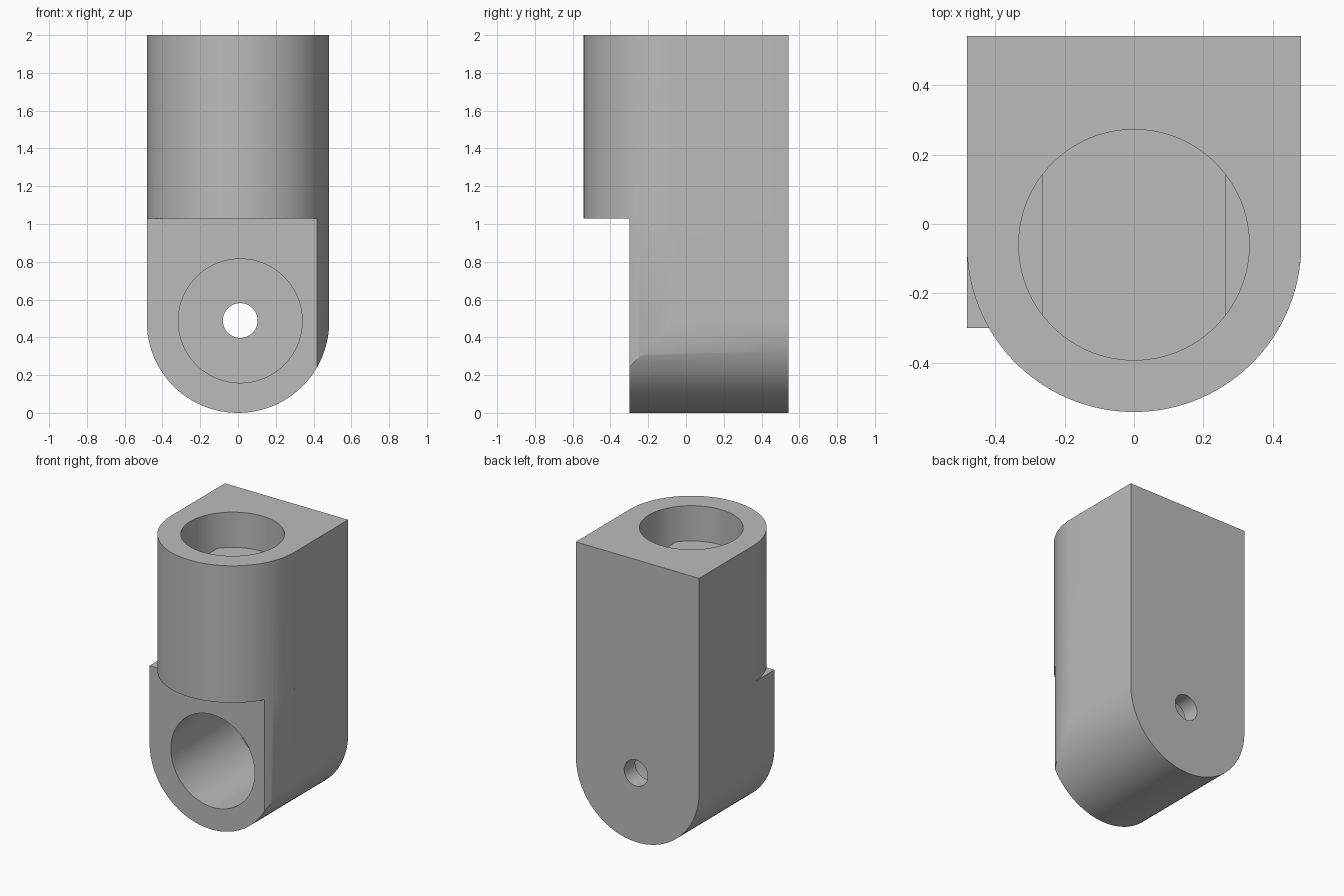
import bpy
import bmesh
from math import sin, cos, pi, acos, radians
from mathutils import Matrix, Vector

default = bpy.data.objects.get("Cube")
if default:
    bpy.data.objects.remove(default, do_unlink=True)

R = 0.483            # outer radius and half width
BACK = 0.543         # back face
ARC_Y = R - BACK     # axis of the upright barrel
FRONT = -0.30        # front face of the lower block
STEP = 1.03          # height of the step
SEG = 96

grey = bpy.data.materials.new("plain grey")
grey.use_nodes = True
colour = (0.5, 0.5, 0.5, 1)
grey.diffuse_color = colour
grey.node_tree.nodes["Principled BSDF"].inputs["Base Color"].default_value = colour


def make_object(name, bm):
    bmesh.ops.recalc_face_normals(bm, faces=bm.faces)
    mesh = bpy.data.meshes.new(name)
    bm.to_mesh(mesh)
    bm.free()
    mesh.materials.append(grey)
    obj = bpy.data.objects.new(name, mesh)
    bpy.context.collection.objects.link(obj)
    return obj


def extrude(name, points, direction):
    bm = bmesh.new()
    face = bm.faces.new([bm.verts.new(p) for p in points])
    ext = bmesh.ops.extrude_face_region(bm, geom=[face])
    moved = [g for g in ext["geom"] if isinstance(g, bmesh.types.BMVert)]
    bmesh.ops.translate(bm, verts=moved, vec=Vector(direction))
    return make_object(name, bm)


def cylinder(name, radius, centre, depth, axis="Z"):
    bm = bmesh.new()
    turn = Matrix.Rotation(pi / 2, 4, "X") if axis == "Y" else Matrix()
    bmesh.ops.create_cone(bm, cap_ends=True, segments=SEG, radius1=radius, radius2=radius,
                          depth=depth, matrix=Matrix.Translation(centre) @ turn)
    return make_object(name, bm)


def box(name, low, high):
    low, high = Vector(low), Vector(high)
    bm = bmesh.new()
    size = Matrix.Diagonal((high - low).to_4d())
    size[3][3] = 1
    bmesh.ops.create_cube(bm, size=1, matrix=Matrix.Translation((low + high) / 2) @ size)
    return make_object(name, bm)


def combine(target, tool, operation):
    tool.hide_render = True
    mod = target.modifiers.new(operation.lower(), "BOOLEAN")
    mod.operation, mod.object, mod.solver = operation, tool, "EXACT"
    bpy.context.view_layer.objects.active = target
    bpy.ops.object.modifier_apply(modifier=mod.name)
    bpy.data.objects.remove(tool, do_unlink=True)


def arc(start, end, steps):
    angles = [start + (end - start) * i / steps for i in range(steps + 1)]
    return [(R * cos(a), R * sin(a)) for a in angles]


# Upper barrel: rounded front, square back
half = arc(pi, 2 * pi, SEG // 2)
plan = [(x, y + ARC_Y, STEP) for x, y in half] + [(R, BACK, STEP), (-R, BACK, STEP)]
housing = extrude("joint_housing", plan, (0, 0, 2 - STEP))

# Lower block: rounded underside, one front corner square and the other rounded
profile = [(x, FRONT, y + R) for x, y in half] + [(R, FRONT, STEP), (-R, FRONT, STEP)]
lower = extrude("lower_block", profile, (0, BACK - FRONT, 0))
cut_angle = -acos(((R ** 2 - (FRONT - ARC_Y) ** 2) ** 0.5) / R)
corner = [(x, y + ARC_Y, -0.1) for x, y in arc(cut_angle, 0, 16)]
outline = [(-0.6, BACK + 0.1, -0.1), (-0.6, FRONT - 0.1, -0.1),
           (corner[0][0], FRONT - 0.1, -0.1)] + corner + [(R, BACK + 0.1, -0.1)]
combine(lower, extrude("corner_trim", outline, (0, 0, 1.3)), "INTERSECT")
combine(housing, lower, "UNION")

# Top socket with a flat raised key across its floor
socket = cylinder("top_socket", 0.333, (0, ARC_Y, 1.66), 0.8)
combine(socket, box("key", (-0.264, -0.6, 1.0), (0.264, 0.6, 1.75)), "DIFFERENCE")
combine(housing, socket, "DIFFERENCE")

# Front bore and the small bolt hole through the back wall
bore_end = 0.42
combine(housing, cylinder("front_bore", 0.328, (0.012, bore_end - 0.5, 0.487), 1.0, "Y"), "DIFFERENCE")
combine(housing, cylinder("bolt_hole", 0.092, (0.012, 0.4, 0.489), 0.6, "Y"), "DIFFERENCE")

# Smooth curved walls with crisp edges
bpy.ops.object.select_all(action="DESELECT")
housing.select_set(True)
bpy.context.view_layer.objects.active = housing
bpy.ops.object.shade_smooth_by_angle(angle=radians(30))
